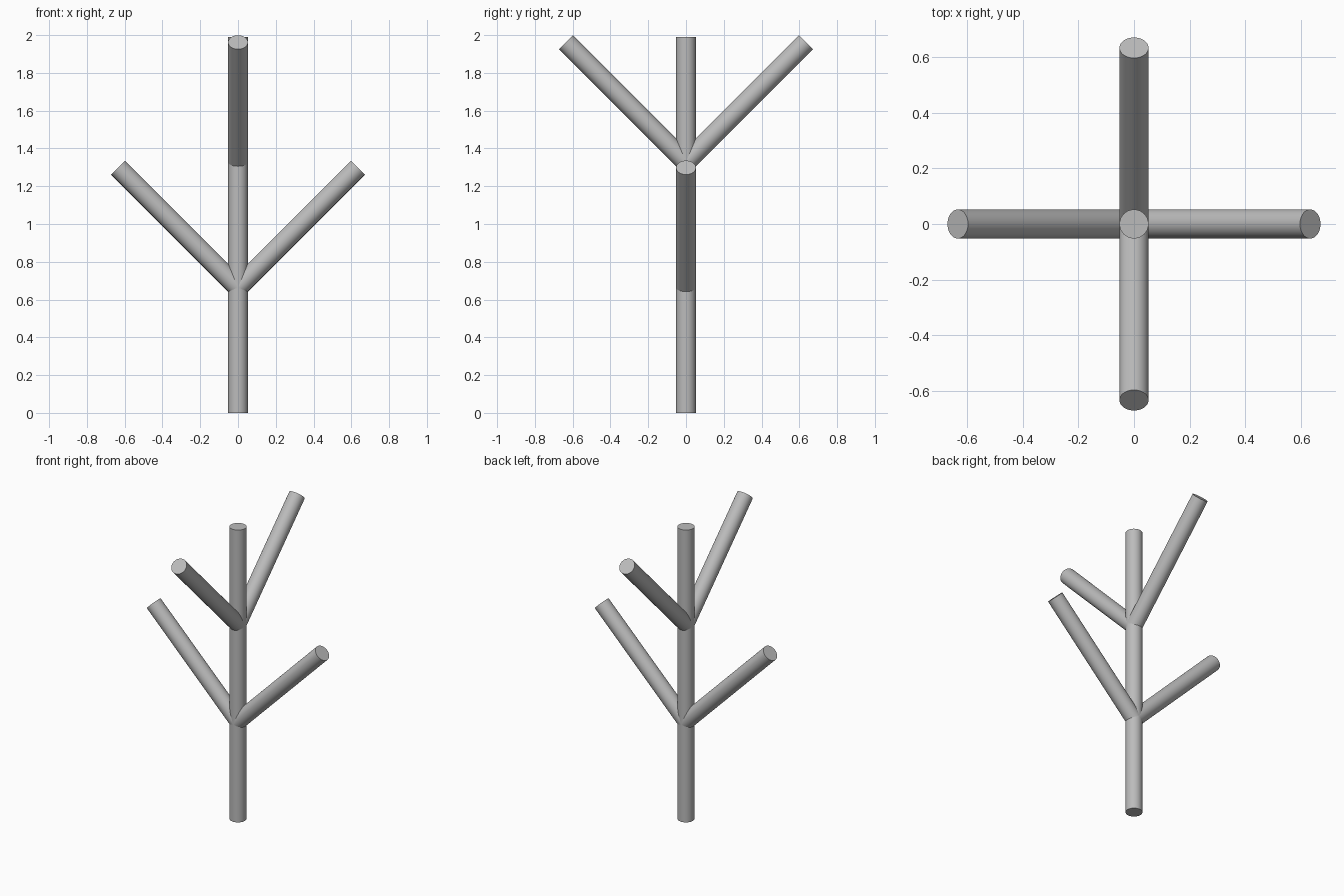
import bpy, math
from mathutils import Vector

if "Cube" in bpy.data.objects:
    bpy.data.objects.remove(bpy.data.objects["Cube"])

RADIUS = 0.0523
HEIGHT = 1.991
BRANCH = 0.898

bark = bpy.data.materials.new("plain grey")
bark.diffuse_color = (0.5, 0.5, 0.5, 1)
bark.use_nodes = True
bark.node_tree.nodes["Principled BSDF"].inputs["Base Color"].default_value = bark.diffuse_color


def rod(name, start, direction, length):
    """Capped smooth cylinder from start along direction."""
    d = Vector(direction).normalized()
    bpy.ops.mesh.primitive_cylinder_add(
        vertices=48, radius=RADIUS, depth=length,
        location=Vector(start) + d * length / 2,
        rotation=d.to_track_quat('Z', 'Y').to_euler())
    ob = bpy.context.object
    ob.name = name
    ob.data.materials.append(bark)
    bpy.ops.object.shade_smooth_by_angle(angle=math.radians(30))
    return ob


# Trunk
rod("trunk", (0, 0, 0), (0, 0, 1), HEIGHT)

# Lower pair spreads sideways, upper pair spreads front to back
for side, sign in (("right", 1), ("left", -1)):
    rod("lower_branch_" + side, (0, 0, HEIGHT / 3), (sign, 0, 1), BRANCH)
for side, sign in (("back", 1), ("front", -1)):
    rod("upper_branch_" + side, (0, 0, HEIGHT * 2 / 3), (0, sign, 1), BRANCH)
